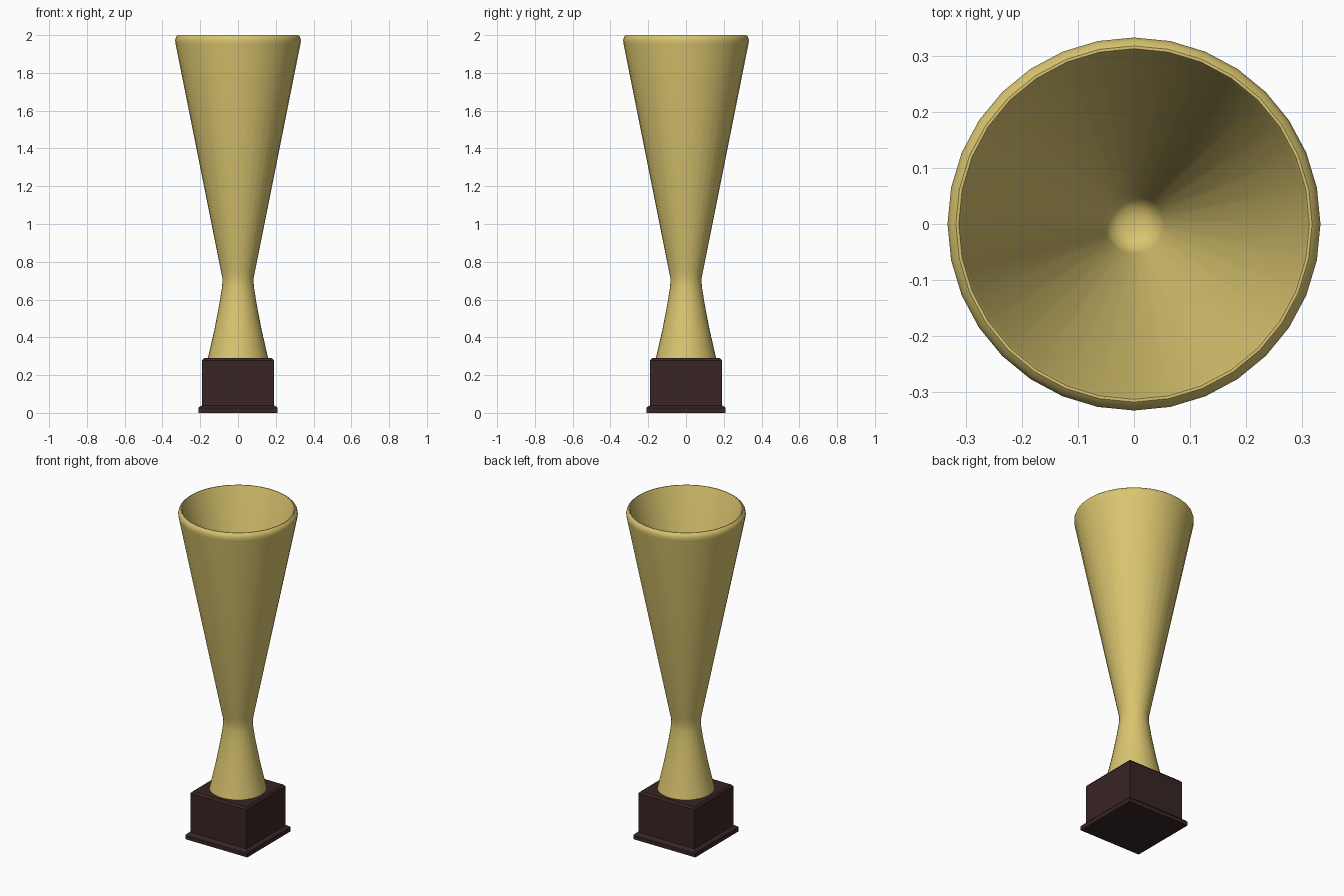
import bpy, bmesh, math

cube = bpy.data.objects.get("Cube")
if cube:
    bpy.data.objects.remove(cube, do_unlink=True)


def make_material(name, colour):
    mat = bpy.data.materials.new(name)
    mat.use_nodes = True
    mat.diffuse_color = (*colour, 1)
    bsdf = next(n for n in mat.node_tree.nodes if n.type == 'BSDF_PRINCIPLED')
    bsdf.inputs["Base Color"].default_value = (*colour, 1)
    return mat


def lathe(name, profile, sides, mat, start=0.0, scale=1.0):
    """Turn a closed (radius, height) profile around the z axis."""
    bm = bmesh.new()
    rings = []
    for r, z in profile:
        ring = []
        for i in range(sides):
            a = start + math.tau * i / sides
            ring.append(bm.verts.new((r * scale * math.cos(a), r * scale * math.sin(a), z)))
        rings.append(ring)
    for low, high in zip(rings, rings[1:]):
        for i in range(sides):
            j = (i + 1) % sides
            bm.faces.new((low[i], low[j], high[j], high[i]))
    # Cap both ends of the profile
    bm.faces.new(rings[0][::-1])
    bm.faces.new(rings[-1])
    bmesh.ops.recalc_face_normals(bm, faces=bm.faces)
    mesh = bpy.data.meshes.new(name)
    bm.to_mesh(mesh)
    bm.free()
    mesh.materials.append(mat)
    obj = bpy.data.objects.new(name, mesh)
    bpy.context.collection.objects.link(obj)
    return obj


gold = make_material("gold", (0.70, 0.56, 0.16))
wood = make_material("dark wood", (0.040, 0.018, 0.018))

# Square plinth with a stepped skirt and a chamfered top edge
lathe("plinth", [(0.21, 0), (0.21, 0.025), (0.203, 0.033), (0.19, 0.04),
                 (0.19, 0.278), (0.18, 0.29)],
      4, wood, start=math.pi / 4, scale=math.sqrt(2))

# Flared foot, narrow neck, tall cone, rolled rim, then the hollow inside
cup_profile = [
    (0.16, 0.288), (0.125, 0.44), (0.098, 0.58), (0.084, 0.67), (0.082, 0.71),
    (0.09, 0.75), (0.331, 1.955), (0.333, 1.975), (0.328, 1.991), (0.318, 2.0),
    (0.313, 2.0), (0.308, 1.99), (0.053, 0.77), (0.045, 0.748), (0.03, 0.735),
    (0.012, 0.73),
]
cup = lathe("cup", cup_profile, 32, gold)

bpy.ops.object.select_all(action='DESELECT')
cup.select_set(True)
bpy.context.view_layer.objects.active = cup
bpy.ops.object.shade_smooth_by_angle(angle=math.radians(40))
